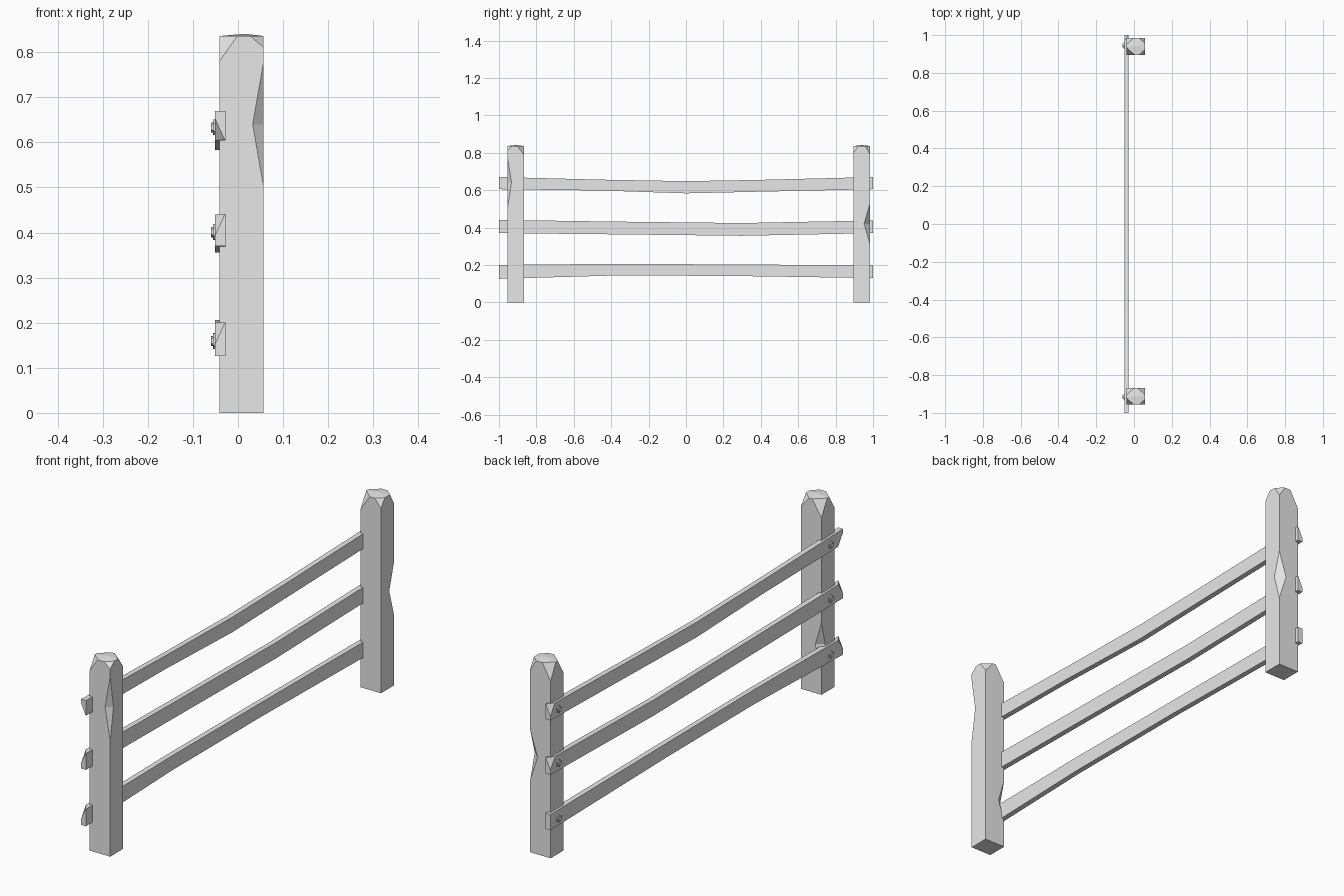
import bpy, bmesh, math
from mathutils import Vector

cube = bpy.data.objects.get("Cube")
if cube:
    bpy.data.objects.remove(cube)

wood = bpy.data.materials.new("weathered grey")
wood.use_nodes = True
GREY = (0.8, 0.8, 0.8, 1)
wood.diffuse_color = GREY
wood.node_tree.nodes["Principled BSDF"].inputs["Base Color"].default_value = GREY


def finish(bm, name):
    bmesh.ops.remove_doubles(bm, verts=bm.verts, dist=0.0001)
    bmesh.ops.recalc_face_normals(bm, faces=bm.faces)
    mesh = bpy.data.meshes.new(name)
    bm.to_mesh(mesh)
    bm.free()
    mesh.materials.append(wood)
    obj = bpy.data.objects.new(name, mesh)
    bpy.context.collection.objects.link(obj)
    return obj


# Square post: corners run anticlockwise from (-x, -y); each top corner is
# hewn off down to its own height, and notches are chips in upright edges.
def make_post(name, y, chips, notches):
    bm = bmesh.new()
    x0, x1, half, top = -0.041, 0.057, 0.044, 0.836
    corners = [Vector(c) for c in ((x0, y - half, 0), (x1, y - half, 0),
                                   (x1, y + half, 0), (x0, y + half, 0))]

    def at(i, toward, amount, z):
        p = corners[i].lerp(corners[toward], amount)
        p.z = z
        return p

    def chain(i, toward):
        pts = [at(i, toward, 0, 0)]
        if i in notches:
            z, reach, depth = notches[i]
            pts += [at(i, toward, 0, z - reach), at(i, toward, depth, z),
                    at(i, toward, 0, z + reach)]
        low, cut = chips[i]
        return pts + [at(i, toward, 0, low), at(i, toward, cut, top)]

    def face(points):
        bm.faces.new([bm.verts.new(p) for p in points])

    rim = []
    for i in range(4):
        after, before = (i + 1) % 4, (i - 1) % 4
        a, b = chain(i, after), chain(i, before)
        face(a + chain(after, i)[::-1])
        face([a[-2], a[-1], b[-1]])
        rim += [b[-1], a[-1]]
        if i in notches:
            face([a[1], a[2], b[2]])
            face([a[3], b[2], a[2]])
    face(corners)
    # Shallow peak on the top
    peak = Vector((0.015, y, top + 0.005))
    for i, p in enumerate(rim):
        face([p, rim[(i + 1) % len(rim)], peak])
    return finish(bm, name)


make_post("front_post", -0.911,
          [(0.78, 0.4), (0.81, 0.3), (0.79, 0.4), (0.765, 0.45)],
          {1: (0.64, 0.14, 0.25), 3: (0.21, 0.10, 0.3)})
make_post("back_post", 0.94,
          [(0.77, 0.45), (0.80, 0.3), (0.79, 0.3), (0.765, 0.4)],
          {2: (0.42, 0.11, 0.36)})


# Rail: slightly bent plank whose outer end corners are split off
def make_rail(name, path, cuts):
    bm = bmesh.new()
    rings = []
    for y, low, high in path:
        rings.append([bm.verts.new((x, y, z)) for x, z in
                      ((-0.051, low), (-0.028, low), (-0.028, high), (-0.051, high))])
    for a, b in zip(rings, rings[1:]):
        for i in range(4):
            j = (i + 1) % 4
            bm.faces.new((a[i], a[j], b[j], b[i]))
    bm.faces.new(rings[0])
    bm.faces.new(rings[-1][::-1])
    for end, up in cuts:
        low, high = path[0][1:] if end < 0 else path[-1][1:]
        z = high if up > 0 else low
        # Plane through three points around the outer corner
        p = Vector((-0.029, end, z))
        q = Vector((-0.051, end, z - up * 0.048))
        r = Vector((-0.051, end * 0.967, z))
        normal = (q - p).cross(r - p)
        if normal.dot(Vector((-0.051, end, z)) - p) < 0:
            normal.negate()
        cut = bmesh.ops.bisect_plane(bm, geom=bm.verts[:] + bm.edges[:] + bm.faces[:],
                                     plane_co=p, plane_no=normal, clear_outer=True)
        edges = [e for e in cut["geom_cut"] if isinstance(e, bmesh.types.BMEdge)]
        bmesh.ops.holes_fill(bm, edges=edges, sides=0)
    return finish(bm, name)


# Hexagonal bolt head on a washer, facing -x
def make_bolt(name, y, z):
    bm = bmesh.new()
    for x, radius, depth in ((-0.053, 0.017, 0.006), (-0.057, 0.011, 0.006)):
        made = bmesh.ops.create_cone(bm, cap_ends=True, segments=6, radius1=radius,
                                     radius2=radius, depth=depth)
        for v in made["verts"]:
            v.co = Vector((x + v.co.z, y + v.co.x, z + v.co.y))
    return finish(bm, name)


rails = {
    "top": ([(-1, 0.605, 0.670), (-0.45, 0.598, 0.656), (0, 0.583, 0.648),
             (0.4, 0.592, 0.655), (1, 0.605, 0.670)], [(-1, -1), (1, 1)]),
    "middle": ([(-1, 0.370, 0.441), (-0.4, 0.364, 0.432), (0.3, 0.356, 0.424),
                (1, 0.370, 0.438)], [(-1, 1), (1, 1)]),
    "bottom": ([(-1, 0.126, 0.200), (-0.4, 0.143, 0.206), (0.2, 0.142, 0.203),
                (1, 0.130, 0.198)], [(-1, 1)]),
}
for level, (path, cuts) in rails.items():
    make_rail(level + "_rail", path, cuts)
    for side, y, ring in (("front", -0.915, path[0]), ("back", 0.945, path[-1])):
        make_bolt(f"{level}_{side}_bolt", y, (ring[1] + ring[2]) / 2 - 0.004)
